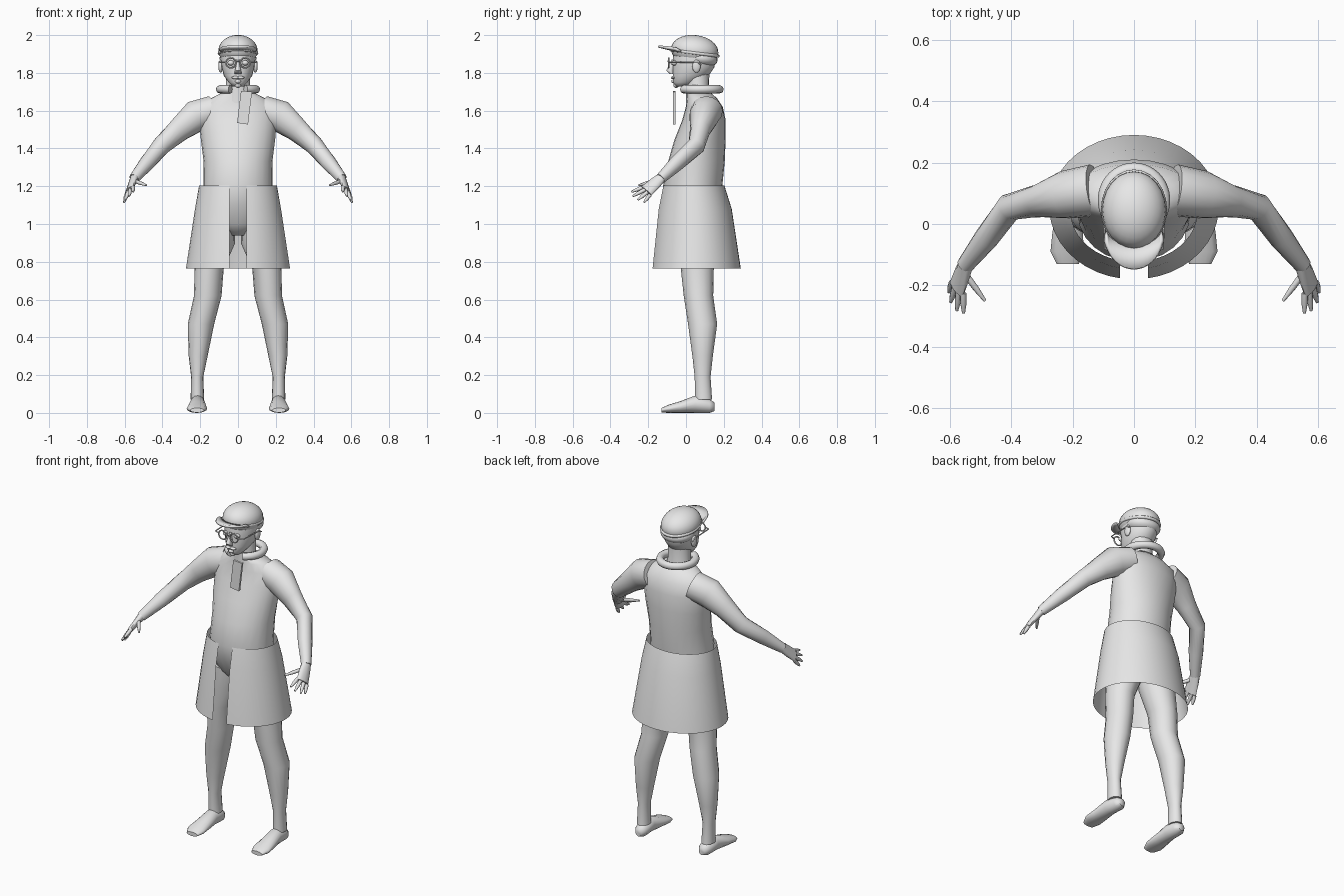
import bpy, bmesh, math
from mathutils import Vector

cube = bpy.data.objects.get("Cube")
if cube:
    bpy.data.objects.remove(cube, do_unlink=True)

grey = bpy.data.materials.new("plain_grey")
grey.use_nodes = True
grey.diffuse_color = (0.8, 0.8, 0.8, 1)
grey.node_tree.nodes["Principled BSDF"].inputs["Base Color"].default_value = grey.diffuse_color

X, Y, Z = Vector((1, 0, 0)), Vector((0, 1, 0)), Vector((0, 0, 1))


def finish(ob, mirror=False, angle=40):
    """Give an object its colour, shading and optional mirrored twin."""
    ob.data.materials.append(grey)
    bpy.ops.object.select_all(action='DESELECT')
    ob.select_set(True)
    bpy.context.view_layer.objects.active = ob
    bpy.ops.object.shade_smooth_by_angle(angle=math.radians(angle))
    if mirror:
        ob.modifiers.new("mirror", 'MIRROR').use_mirror_merge = False
    return ob


def from_bmesh(name, bm, **kw):
    bmesh.ops.recalc_face_normals(bm, faces=bm.faces)
    mesh = bpy.data.meshes.new(name)
    bm.to_mesh(mesh)
    bm.free()
    ob = bpy.data.objects.new(name, mesh)
    bpy.context.collection.objects.link(ob)
    return finish(ob, **kw)


def skin(bm, rings, closed=True):
    for a, b in zip(rings, rings[1:]):
        n = len(a)
        for i in range(n if closed else n - 1):
            j = (i + 1) % n
            bm.faces.new((a[i], a[j], b[j], b[i]))


def loft(name, sections, axis=None, hint=Z, sides=16, **kw):
    """Skin elliptical sections (centre, half width, half depth)."""
    bm, rings = bmesh.new(), []
    pts = [Vector(s[0]) for s in sections]
    for k, (c, ru, rv) in enumerate(sections):
        t = axis or (pts[min(k + 1, len(pts) - 1)] - pts[max(k - 1, 0)]).normalized()
        u = t.cross(hint).normalized()
        v = t.cross(u)
        angles = [math.tau * i / sides for i in range(sides)]
        rings.append([bm.verts.new(pts[k] + u * ru * math.cos(a) + v * rv * math.sin(a)) for a in angles])
    skin(bm, rings)
    bm.faces.new(rings[0])
    bm.faces.new(rings[-1])
    return from_bmesh(name, bm, **kw)


def column(name, rows, **kw):
    """Loft level sections given as x, y, z, half width, half depth."""
    return loft(name, [((x, y, z), a, b) for x, y, z, a, b in rows], axis=Z, hint=Y, **kw)


def ball(name, loc, scale, tilt=0, **kw):
    bm = bmesh.new()
    bmesh.ops.create_uvsphere(bm, u_segments=24, v_segments=14, radius=1)
    ob = from_bmesh(name, bm, **kw)
    for v in ob.data.vertices:
        p = Vector([c * s for c, s in zip(v.co, scale)])
        y, z = p.y, p.z
        p.y = y * math.cos(tilt) - z * math.sin(tilt)
        p.z = y * math.sin(tilt) + z * math.cos(tilt)
        v.co = p + Vector(loc)
    return ob


def tube(name, points, radius, cyclic=False, **kw):
    """Round tube along a path, turned into a mesh."""
    curve = bpy.data.curves.new(name, 'CURVE')
    curve.dimensions = '3D'
    curve.bevel_depth = radius
    curve.bevel_resolution = 2
    curve.use_fill_caps = True
    spline = curve.splines.new('POLY')
    spline.points.add(len(points) - 1)
    for p, co in zip(spline.points, points):
        p.co = (*co, 1)
    spline.use_cyclic_u = cyclic
    temp = bpy.data.objects.new(name, curve)
    bpy.context.collection.objects.link(temp)
    bpy.context.view_layer.update()
    mesh = bpy.data.meshes.new_from_object(temp)
    bpy.data.objects.remove(temp)
    ob = bpy.data.objects.new(name, mesh)
    bpy.context.collection.objects.link(ob)
    return finish(ob, **kw)


# Torso and neck
column("torso", [
    (0, .05, .94, .05, .06), (0, .045, 1.0, .15, .1), (0, .04, 1.1, .185, .14),
    (0, .035, 1.2, .183, .157), (0, .055, 1.33, .182, .15), (0, .075, 1.45, .197, .135),
    (0, .095, 1.55, .205, .115), (0, .097, 1.62, .2, .098), (0, .085, 1.665, .145, .08),
    (0, .065, 1.7, .075, .06)], sides=24, angle=60)
column("neck", [(0, .07, 1.64, .085, .07), (0, .062, 1.72, .064, .06),
                (0, .062, 1.82, .065, .062)])

# Legs and feet
column("leg", [
    (.095, .05, 1.02, .08, .1), (.115, .058, .9, .1, .1), (.153, .06, .76, .077, .087),
    (.16, .066, .62, .073, .078), (.196, .088, .47, .07, .077), (.211, .088, .3, .05, .054),
    (.216, .088, .19, .032, .042), (.215, .093, .07, .036, .045)], mirror=True, angle=60)
loft("foot", [
    ((.212, .152, .032), .02, .022), ((.212, .125, .036), .038, .036),
    ((.214, .05, .046), .04, .046), ((.216, -.03, .031), .05, .031),
    ((.218, -.09, .022), .054, .022), ((.216, -.13, .014), .036, .012)],
    axis=Y, mirror=True, angle=60)

# Arms, palms and fingers
loft("arm", [
    ((.13, .11, 1.6), .085, .08), ((.225, .095, 1.57), .078, .085), ((.31, .075, 1.5), .054, .064),
    ((.405, .055, 1.415), .045, .05), ((.48, -.045, 1.325), .04, .042),
    ((.55, -.135, 1.24), .028, .028)], mirror=True, angle=60)
PALM_NORMAL = Vector((.83, -.1, .56))
loft("palm", [((.545, -.125, 1.25), .026, .024), ((.56, -.165, 1.215), .036, .018),
              ((.577, -.21, 1.175), .04, .014)], hint=PALM_NORMAL, sides=12, mirror=True, angle=60)
fingers = {
    "index_finger": ((.556, -.225, 1.195), (.555, -.29, 1.17)),
    "middle_finger": ((.57, -.217, 1.182), (.577, -.282, 1.147)),
    "ring_finger": ((.582, -.205, 1.168), (.597, -.255, 1.128)),
    "little_finger": ((.592, -.19, 1.155), (.603, -.222, 1.115)),
    "thumb": ((.548, -.165, 1.228), (.485, -.25, 1.205)),
}
for name, (root, tip) in fingers.items():
    mid = Vector(root).lerp(Vector(tip), .55)
    loft(name, [(root, .011, .011), (mid, .01, .01), (tip, .005, .005)],
         hint=PALM_NORMAL, sides=8, mirror=True, angle=60)

# Open-fronted skirt
bm, rings, gap, steps = bmesh.new(), [], .045, 40
for z, cy, rx, ry in [(1.205, .04, .206, .163), (1.08, .047, .228, .195), (.765, .055, .276, .235)]:
    start = math.asin(gap / rx)
    angles = [start + (math.tau - 2 * start) * i / steps for i in range(steps + 1)]
    rings.append([bm.verts.new((rx * math.sin(a), cy - ry * math.cos(a), z)) for a in angles])
skin(bm, rings, closed=False)
from_bmesh("skirt", bm)

# Rolled collar, open under the chin
arc = [math.radians(25 + 310 * i / 36) for i in range(37)]
tube("collar", [(.096 * math.sin(a), .078 - .1 * math.cos(a), 1.713) for a in arc], .022, angle=60)

# Hanging tag on the chest
bm = bmesh.new()
outline = [(.016, 1.705), (.074, 1.7), (.053, 1.527), (-.005, 1.535)]
rings = [[bm.verts.new((x, y, z)) for x, z in outline] for y in (-.068, -.055)]
skin(bm, rings)
for r in rings:
    bm.faces.new(r)
from_bmesh("chest_tag", bm)

# Head and face
column("head", [
    (0, -.018, 1.728, .03, .038), (0, -.005, 1.75, .05, .064), (0, .025, 1.785, .075, .095),
    (0, .04, 1.83, .087, .11), (0, .045, 1.88, .092, .115), (0, .045, 1.94, .085, .105)],
    sides=24, angle=60)
column("nose", [(0, -.078, 1.795, .018, .01), (0, -.085, 1.812, .017, .021),
                (0, -.075, 1.84, .01, .016), (0, -.066, 1.87, .008, .01)], sides=10, angle=60)
ball("moustache", (.014, -.068, 1.775), (.02, .012, .008), mirror=True)
ball("lower_lip", (0, -.066, 1.755), (.016, .012, .01))
ball("chin_tuft", (0, -.052, 1.735), (.016, .014, .015))
ball("eye", (.038, -.062, 1.853), (.017, .016, .014), mirror=True)
ball("ear", (.092, .055, 1.835), (.012, .022, .034), mirror=True)

# Spectacles
circle = [math.tau * i / 24 for i in range(24)]
tube("spectacle_rim", [(.038 + .026 * math.cos(a), -.092, 1.853 + .026 * math.sin(a)) for a in circle],
     .004, cyclic=True, mirror=True)
tube("spectacle_bridge", [(-.013, -.092, 1.858), (0, -.096, 1.862), (.013, -.092, 1.858)], .003)
tube("spectacle_temple", [(.064, -.092, 1.857), (.094, -.08, 1.857), (.1, .06, 1.857),
                          (.1, .08, 1.843)], .0035, mirror=True)

# Cap, hair roll, band and brim
ball("hair_roll", (0, .078, 1.878), (.098, .09, .05), tilt=-.15)
ball("cap_dome", (0, .046, 1.918), (.104, .126, .082), tilt=-.12)
tube("cap_band", [(.099 * math.sin(a), .047 - .122 * math.cos(a), 1.905 + .016 * math.cos(a))
                  for a in circle], .009, cyclic=True, angle=60)
bm, rings = bmesh.new(), []
for t in (0, .5, 1):
    row = []
    for i in range(17):
        a = math.radians(-75 + 150 * i / 16)
        y = -.01 - .062 * math.cos(a) - .075 * t * math.cos(a) ** .7
        row.append(bm.verts.new((.096 * math.sin(a), y, 1.912 + .018 * t + .01 * math.cos(a))))
    rings.append(row)
skin(bm, rings, closed=False)
brim = from_bmesh("cap_brim", bm)
thick = brim.modifiers.new("thickness", 'SOLIDIFY')
thick.thickness = .012
thick.offset = 0
